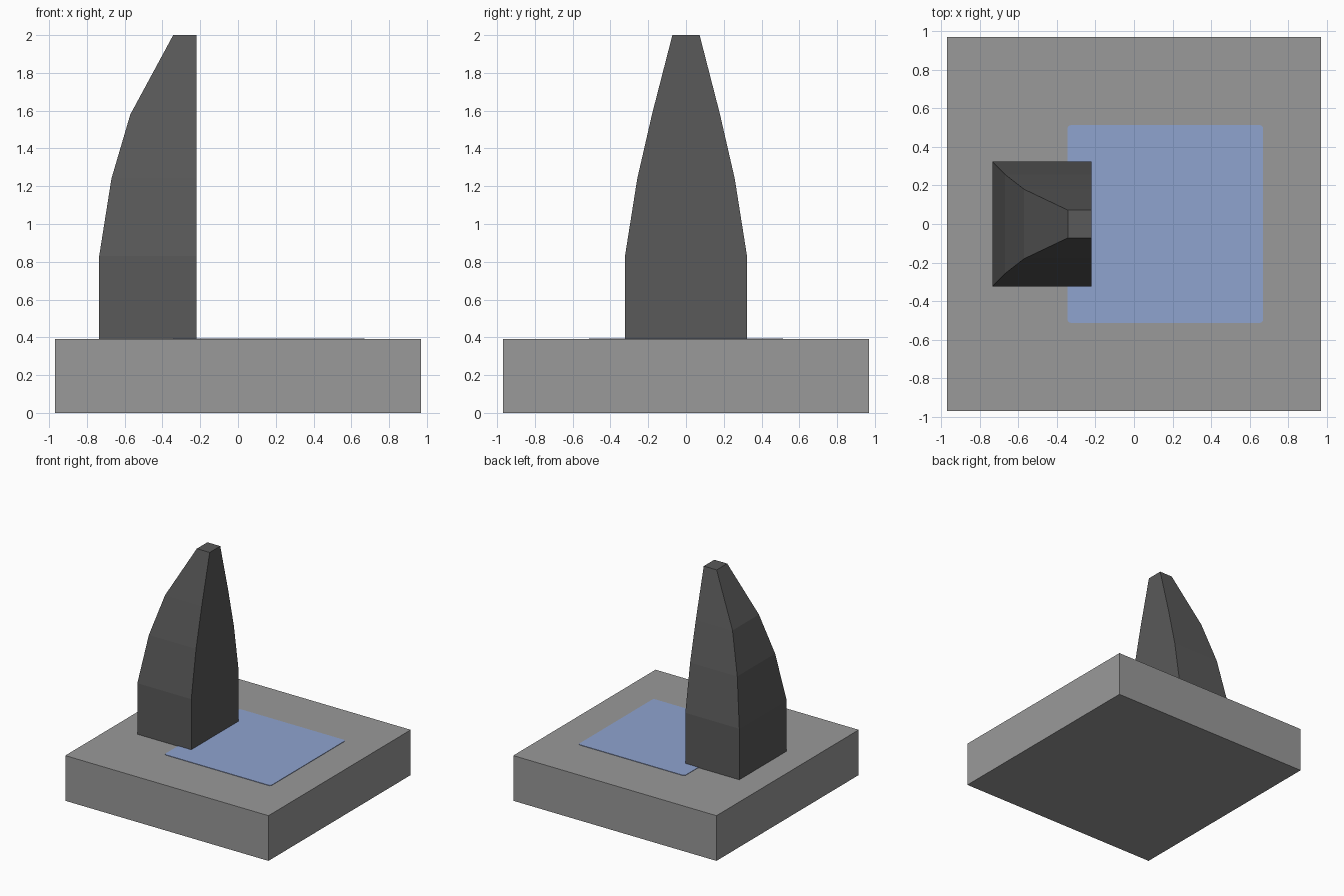
import bpy, bmesh, math

if "Cube" in bpy.data.objects:
    bpy.data.objects.remove(bpy.data.objects["Cube"])


def material(name, rgb):
    m = bpy.data.materials.new(name)
    m.diffuse_color = (*rgb, 1.0)
    m.use_nodes = True
    m.node_tree.nodes["Principled BSDF"].inputs["Base Color"].default_value = m.diffuse_color
    return m


def loft(name, rings, mat):
    """Stack closed rings of equal length into a capped flat-shaded solid."""
    bm = bmesh.new()
    loops = [[bm.verts.new(p) for p in ring] for ring in rings]
    n = len(loops[0])
    for low, high in zip(loops, loops[1:]):
        for i in range(n):
            j = (i + 1) % n
            bm.faces.new((low[i], low[j], high[j], high[i]))
    bm.faces.new(loops[0][::-1])
    bm.faces.new(loops[-1])
    bmesh.ops.recalc_face_normals(bm, faces=bm.faces)
    mesh = bpy.data.meshes.new(name)
    bm.to_mesh(mesh)
    bm.free()
    mesh.materials.append(mat)
    obj = bpy.data.objects.new(name, mesh)
    bpy.context.collection.objects.link(obj)
    return obj


def rect(x0, x1, half_y, z):
    return [(x0, -half_y, z), (x1, -half_y, z), (x1, half_y, z), (x0, half_y, z)]


def rounded_rect(x0, x1, half_y, z, r, steps=3):
    corners = [(x1 - r, half_y - r), (x0 + r, half_y - r),
               (x0 + r, r - half_y), (x1 - r, r - half_y)]
    return [(cx + r * math.cos(a), cy + r * math.sin(a), z)
            for k, (cx, cy) in enumerate(corners)
            for a in [(k + s / steps) * math.pi / 2 for s in range(steps + 1)]]


stone = material("mid_grey", (0.32, 0.32, 0.32))
dark = material("dark_grey", (0.1, 0.1, 0.1))
blue = material("pale_blue", (0.275, 0.366, 0.624))

TOP = 0.39

# Square base slab
loft("base_slab", [rect(-0.97, 0.97, 0.97, z) for z in (0, TOP)], stone)

# Thin blue panel lying on the slab
loft("blue_panel", [rounded_rect(-0.345, 0.67, 0.513, z, 0.018)
                    for z in (TOP, TOP + 0.004)], blue)

# Tapering tower: flat upright face on the right, curved back and sides
profile = [(TOP, -0.735, 0.323), (0.83, -0.735, 0.323), (1.24, -0.67, 0.258),
           (1.58, -0.57, 0.18), (2.0, -0.343, 0.072)]
loft("tower", [rect(x, -0.22, hy, z) for z, x, hy in profile], dark)
